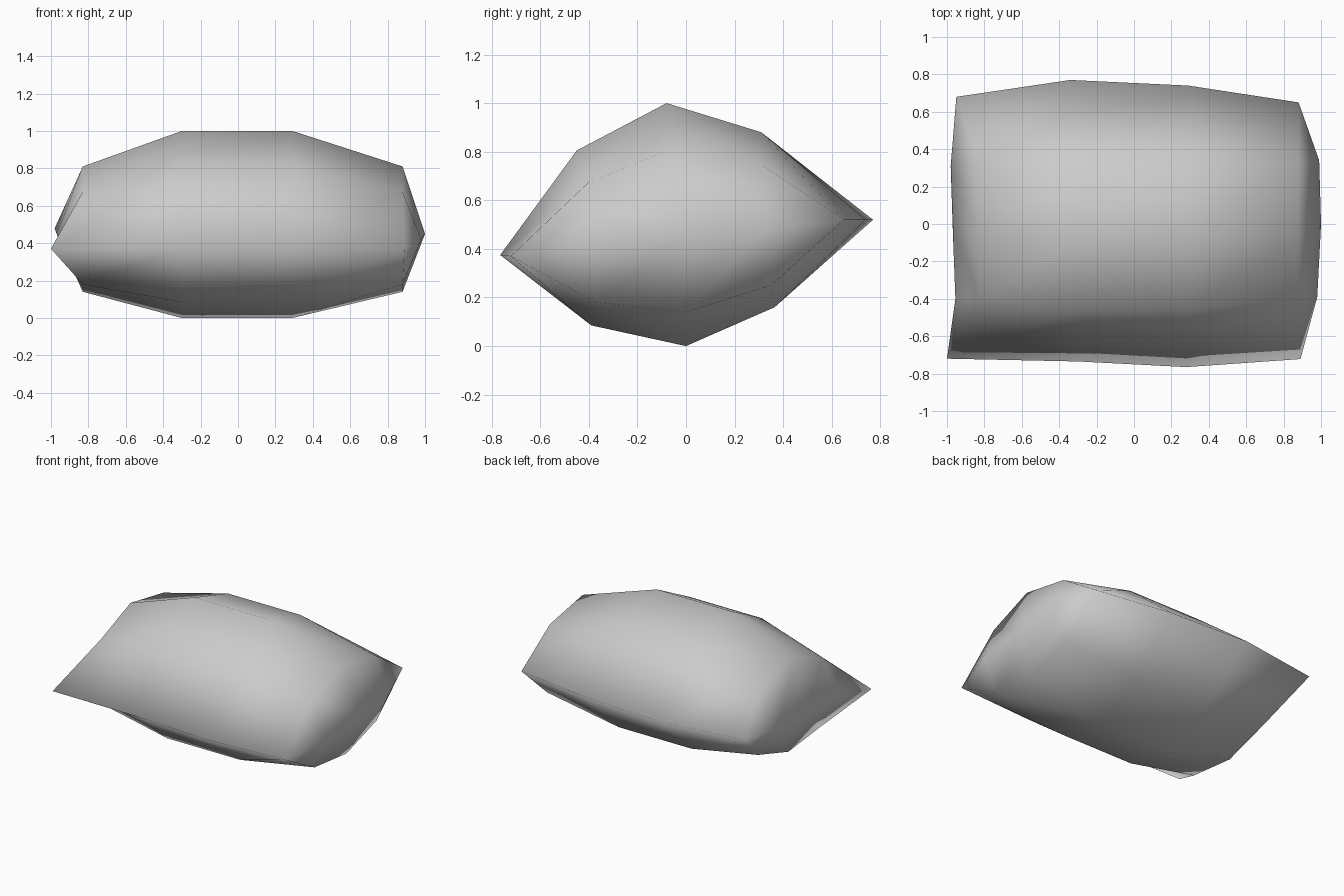
import bpy, bmesh

if "Cube" in bpy.data.objects:
    bpy.data.objects.remove(bpy.data.objects["Cube"])

# Cross-sections (y, z): front seam, three over the top, back seam, three underneath
MID = [(-.75, .375), (-.45, .805), (-.08, 1.0), (.31, .88),
       (.755, .52), (.365, .16), (0, 0), (-.39, .085)]
END = [(-.72, .37), (-.4, .675), (-.06, .81), (.32, .74),
       (.65, .52), (.35, .25), (0, .14), (-.37, .18)]

# Per column: section, body x, front seam (x, y), back seam (x, y)
COLUMNS = [(END, -.83, (-1.0, -.72), (-.95, .68)),
           (MID, -.30, (-.30, -.735), (-.34, .77)),
           (MID, .29, (.28, -.765), (.29, .74)),
           (END, .88, (.89, -.722), (.88, .65))]

# Bulging side seams, front to back
LEFT = [(-.955, -.4, .425), (-.97, 0, .45), (-.98, .31, .48)]
RIGHT = [(.98, -.39, .42), (1.0, 0, .45), (.99, .34, .48)]

bm = bmesh.new()

# Puffed body
rings = []
for section, x, front, back in COLUMNS:
    pts = [(x, y, z) for y, z in section]
    pts[0] = (*front, section[0][1])
    pts[4] = (*back, section[4][1])
    rings.append([bm.verts.new(p) for p in pts])
for a, b in zip(rings, rings[1:]):
    for i in range(8):
        j = (i + 1) % 8
        bm.faces.new((a[i], a[j], b[j], b[i]))


def close_side(ring, seam):
    """Fill one end: upper and lower strips meeting at the side seam."""
    s = [ring[0]] + [bm.verts.new(p) for p in seam] + [ring[4]]
    for half in (ring[:5], [ring[0], ring[7], ring[6], ring[5], ring[4]]):
        for i in range(4):
            quad = [half[i], half[i + 1], s[i + 1], s[i]]
            bm.faces.new(list(dict.fromkeys(quad)))


close_side(rings[0], LEFT)
close_side(rings[-1], RIGHT)

bmesh.ops.recalc_face_normals(bm, faces=bm.faces)
for f in bm.faces:
    f.smooth = True
mesh = bpy.data.meshes.new("pillow")
bm.to_mesh(mesh)
bm.free()
pillow = bpy.data.objects.new("pillow", mesh)
bpy.context.collection.objects.link(pillow)
